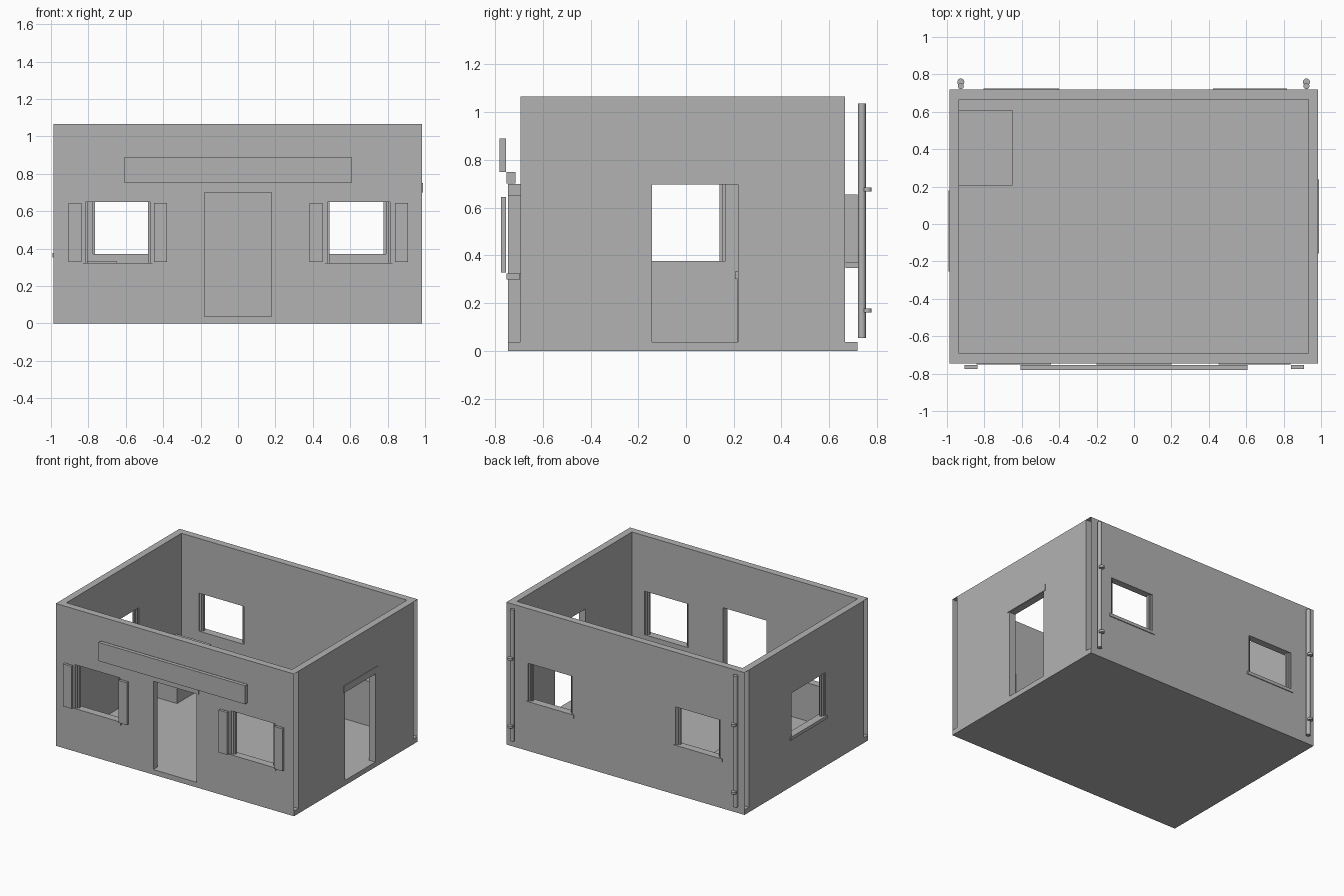
import bpy
import bmesh

cube = bpy.data.objects.get("Cube")
if cube:
    bpy.data.objects.remove(cube, do_unlink=True)

grey = bpy.data.materials.new("plain_grey")
grey.use_nodes = True
grey.diffuse_color = (0.45, 0.45, 0.45, 1)
grey.node_tree.nodes["Principled BSDF"].inputs["Base Color"].default_value = (0.45, 0.45, 0.45, 1)

# Main dimensions
X0, X1 = -0.987, 0.985
Y0, Y1 = -0.745, 0.718
THICK = 0.052
FLOOR, TOP = 0.038, 1.065


def finish(name, bm):
    mesh = bpy.data.meshes.new(name)
    bm.to_mesh(mesh)
    bm.free()
    mesh.materials.append(grey)
    obj = bpy.data.objects.new(name, mesh)
    bpy.context.collection.objects.link(obj)
    return obj


def point(axis, u, d, z):
    """u runs along the wall, d across it."""
    return (u, d, z) if axis == "x" else (d, u, z)


def box(name, axis, u, d, z):
    bm = bmesh.new()
    bmesh.ops.create_cube(bm, size=1)
    for v in bm.verts:
        pick = [r[0] if c < 0 else r[1] for r, c in zip((u, d, z), v.co)]
        v.co = point(axis, *pick)
    bmesh.ops.recalc_face_normals(bm, faces=bm.faces)
    return finish(name, bm)


def wall(name, axis, ends, outer, inner, holes):
    """Hollow wall with openings; its two ends are left open."""
    us = sorted(set(ends) | {u for h in holes for u in h[:2]})
    zs = sorted({FLOOR, TOP} | {z for h in holes for z in h[2:]})
    bm = bmesh.new()
    grid = [[bm.verts.new(point(axis, u, outer, z)) for z in zs] for u in us]
    for i in range(len(us) - 1):
        for j in range(len(zs) - 1):
            cu, cz = (us[i] + us[i + 1]) / 2, (zs[j] + zs[j + 1]) / 2
            if not any(a < cu < b and lo < cz < hi for a, b, lo, hi in holes):
                bm.faces.new((grid[i][j], grid[i + 1][j], grid[i + 1][j + 1], grid[i][j + 1]))
    loose = [v for v in bm.verts if not v.link_faces]
    bmesh.ops.delete(bm, geom=loose, context="VERTS")
    new = bmesh.ops.extrude_face_region(bm, geom=bm.faces[:], use_keep_orig=True)["geom"]
    shift = point(axis, 0, inner - outer, 0)
    bmesh.ops.translate(bm, vec=shift, verts=[g for g in new if isinstance(g, bmesh.types.BMVert)])
    bmesh.ops.recalc_face_normals(bm, faces=bm.faces)
    k = 0 if axis == "x" else 1
    caps = [f for f in bm.faces
            if any(all(abs(v.co[k] - e) < 1e-4 for v in f.verts) for e in ends)]
    bmesh.ops.delete(bm, geom=caps, context="FACES")
    return finish(name, bm)


def window_trim(name, axis, hole, outer, out, over):
    """Stepped side jambs and a slightly projecting sill."""
    a, b, lo, hi = hole

    def depth(p, q):
        return sorted((outer - out * p, outer - out * q))

    for side, edge, s in (("a", a, 1), ("b", b, -1)):
        box(f"{name}_jamb_{side}", axis, sorted((edge, edge + s * 0.014)), depth(0.008, 0.044), (lo, hi))
        box(f"{name}_stop_{side}", axis, sorted((edge, edge + s * 0.025)), depth(0.018, 0.034), (lo, hi))
    box(f"{name}_sill", axis, (a - over, b + over), depth(-0.006, 0.05), (lo - 0.024, lo))


def cylinder(name, x, y, radius, z0, z1):
    bm = bmesh.new()
    bmesh.ops.create_cone(bm, cap_ends=True, segments=20, radius1=radius, radius2=radius, depth=z1 - z0)
    bmesh.ops.translate(bm, vec=(x, y, (z0 + z1) / 2), verts=bm.verts)
    obj = finish(name, bm)
    bpy.ops.object.select_all(action="DESELECT")
    obj.select_set(True)
    bpy.context.view_layer.objects.active = obj
    bpy.ops.object.shade_smooth_by_angle()


# Openings: start, end, bottom, top
front_windows = [(-0.83, -0.456, 0.324, 0.65), (0.464, 0.827, 0.324, 0.65)]
front_door = (-0.18, 0.178, FLOOR, 0.7)
back_windows = [(-0.79, -0.415, 0.372, 0.656), (0.437, 0.804, 0.372, 0.656)]
right_door = (-0.142, 0.217, FLOOR, 0.698)
left_window = (-0.24, 0.165, 0.376, 0.7)

# Floor and walls
box("floor", "x", (X0, X1), (Y0, Y1), (0, FLOOR))
sides = (Y0 + THICK, Y1 - THICK)
wall("front_wall", "x", (X0, X1), Y0, sides[0], front_windows + [front_door])
wall("back_wall", "x", (X0, X1), Y1, sides[1], back_windows)
wall("right_wall", "y", sides, X1, X1 - THICK, [right_door])
wall("left_wall", "y", sides, X0, X0 + THICK, [left_window])

# Window trim and front shutters
for i, hole in enumerate(front_windows):
    window_trim(f"front_window_{i}", "x", hole, Y0, -1, 0.011)
    mid = (hole[0] + hole[1]) / 2
    for s in (-1, 1):
        span = sorted((mid + s * 0.194, mid + s * 0.264))
        box(f"shutter_{i}_{'left' if s > 0 else 'right'}", "x", span, (-0.774, -0.754), (0.328, 0.645))
for i, hole in enumerate(back_windows):
    window_trim(f"back_window_{i}", "x", hole, Y1, 1, 0.014)
window_trim("left_window", "y", left_window, X0, -1, 0.014)

# Door lintels and the blank sign board
box("front_lintel", "x", (-0.2, 0.2), (Y0 - 0.006, Y0 + 0.03), (0.702, 0.75))
box("right_lintel", "y", (-0.159, 0.238), (X1 - 0.03, X1 + 0.005), (0.7, 0.75))
box("sign_board", "x", (-0.608, 0.606), (-0.781, -0.754), (0.75, 0.889))

# Counter in the back corner
inside = X0 + THICK
box("counter_body", "x", (inside, -0.655), (0.215, 0.605), (FLOOR, 0.302))
box("counter_top", "x", (inside, -0.65), (0.205, 0.61), (0.302, 0.333))

# Downpipes with clamps
for side, x in (("right", -0.926), ("left", 0.922)):
    cylinder(f"downpipe_{side}", x, 0.737, 0.016, 0.054, 1.036)
    for level, z in (("lower", 0.16), ("upper", 0.667)):
        cylinder(f"clamp_{side}_{level}", x, 0.759, 0.019, z, z + 0.017)
